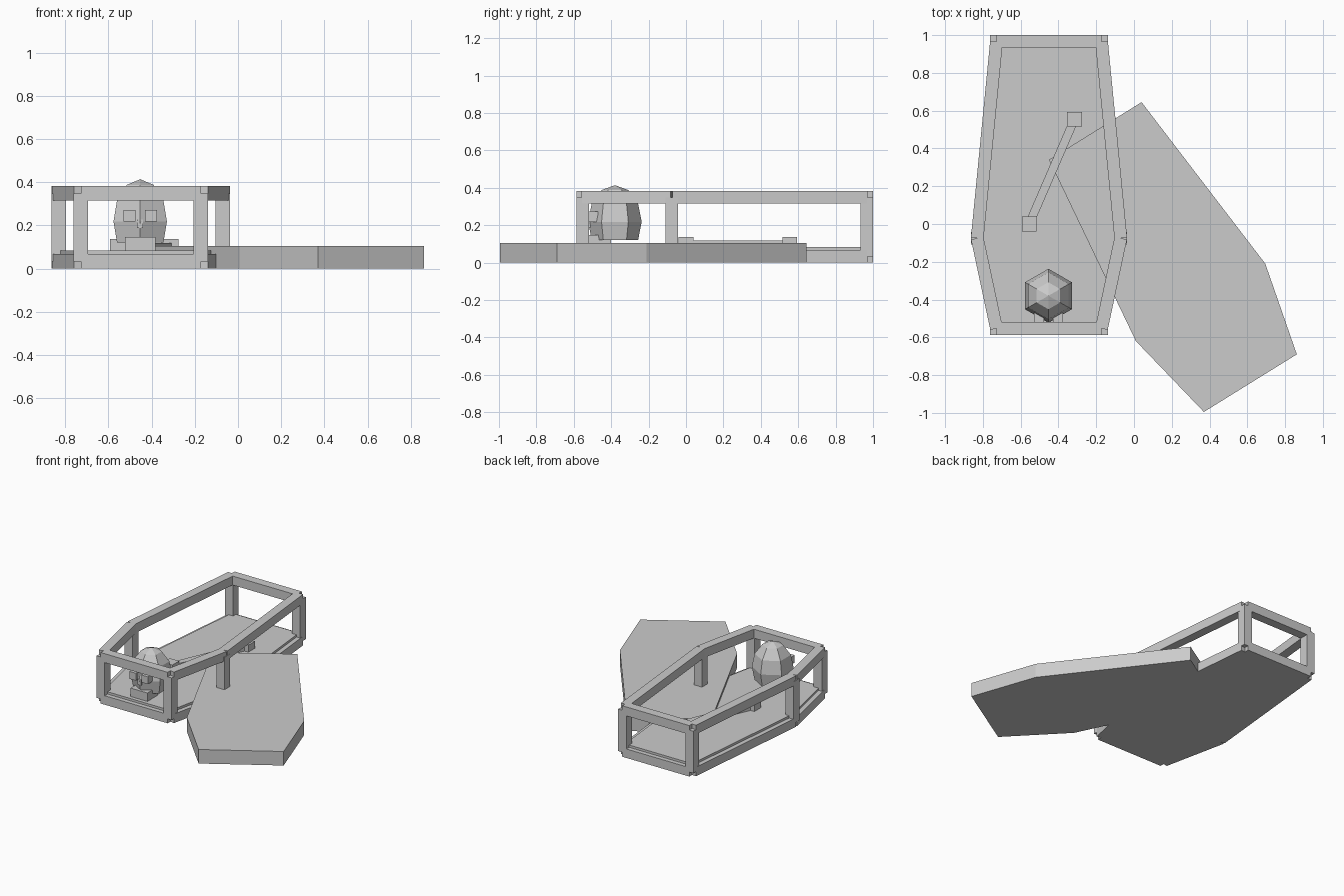
import bpy, bmesh
from mathutils import Vector, Matrix

if "Cube" in bpy.data.objects:
    bpy.data.objects.remove(bpy.data.objects["Cube"], do_unlink=True)

gray = bpy.data.materials.new("plain_gray")
gray.use_nodes = True
gray.diffuse_color = (0.6, 0.6, 0.6, 1)
gray.node_tree.nodes["Principled BSDF"].inputs["Base Color"].default_value = (0.6, 0.6, 0.6, 1)


def finish(name, bm):
    bmesh.ops.recalc_face_normals(bm, faces=bm.faces)
    mesh = bpy.data.meshes.new(name)
    bm.to_mesh(mesh)
    bm.free()
    mesh.materials.append(gray)
    obj = bpy.data.objects.new(name, mesh)
    bpy.context.collection.objects.link(obj)
    return obj


def add_box(bm, lo, hi):
    lo, hi = Vector(lo), Vector(hi)
    mat = Matrix.Translation((lo + hi) / 2) @ Matrix.Diagonal((*(hi - lo), 1))
    bmesh.ops.create_cube(bm, size=1, matrix=mat)


def add_beam(bm, a, b, width, height):
    # square-ended beam between two points
    a, b = Vector(a), Vector(b)
    d = b - a
    up = Vector((0, 1, 0)) if abs(d.z) > 0.01 else Vector((0, 0, 1))
    x = d.normalized()
    y = up.cross(x)
    rot = Matrix((x, y, up)).transposed().to_4x4()
    mat = Matrix.Translation((a + b) / 2) @ rot @ Matrix.Diagonal((d.length, width, height, 1))
    bmesh.ops.create_cube(bm, size=1, matrix=mat)


def slab(name, outline, z0, z1):
    bm = bmesh.new()
    face = bm.faces.new([bm.verts.new((x, y, z0)) for x, y in outline])
    top = bmesh.ops.extrude_face_region(bm, geom=[face])["geom"]
    verts = [v for v in top if isinstance(v, bmesh.types.BMVert)]
    bmesh.ops.translate(bm, vec=(0, 0, z1 - z0), verts=verts)
    # extruding leaves the starting face in place as the underside
    if not any(all(abs(v.co.z - z0) < 1e-5 for v in f.verts) for f in bm.faces):
        low = [v for v in bm.verts if abs(v.co.z - z0) < 1e-5]
        bmesh.ops.contextual_create(bm, geom=low)
    return finish(name, bm)


# Coffin frame: rails and posts meeting on the centre lines
cx, bar = -0.45, 0.067
half = [(0.278, 0.967), (0.38, -0.075), (0.278, -0.553)]
ring = [(cx + x, y) for x, y in half] + [(cx - x, y) for x, y in reversed(half)]
z_low, z_high = bar / 2, 0.382 - bar / 2
for name, z in (("bottom_rails", z_low), ("top_rails", z_high)):
    bm = bmesh.new()
    for a, b in zip(ring, ring[1:] + ring[:1]):
        add_beam(bm, (*a, z), (*b, z), bar, bar)
    finish(name, bm)
bm = bmesh.new()
for p in ring:
    add_beam(bm, (*p, z_low), (*p, z_high), bar, bar)
finish("corner_posts", bm)

# Floor board and the lid lying beside the frame
slab("floor_board", ring, 0.0, 0.084)
slab("leaning_lid", [(0.04, 0.645), (0.695, -0.21), (0.862, -0.69),
                     (0.37, -0.995), (0.01, -0.62), (-0.45, 0.34)], 0.0, 0.105)

# Bone with square knobs
bm = bmesh.new()
ends = [(-0.555, 0.0), (-0.315, 0.555)]
add_beam(bm, (*ends[0], 0.097), (*ends[1], 0.097), 0.045, 0.044)
for x, y in ends:
    add_box(bm, (x - 0.039, y - 0.039, 0.06), (x + 0.039, y + 0.039, 0.136))
finish("bone", bm)

# Skull: six-sided sphere cut flat below the cheeks
bm = bmesh.new()
sx, sy = -0.453, -0.38
bmesh.ops.create_uvsphere(bm, u_segments=6, v_segments=6, radius=1)
bmesh.ops.delete(bm, geom=[v for v in bm.verts if v.co.z < -0.6], context='VERTS')
bmesh.ops.holes_fill(bm, edges=[e for e in bm.edges if e.is_boundary])
bmesh.ops.transform(bm, verts=bm.verts, matrix=Matrix.Translation((sx, sy, 0.218))
                    @ Matrix.Diagonal((0.143, 0.143, 0.196, 1)))
finish("skull", bm)

# Face blocks
bm = bmesh.new()
for s in (-1, 1):
    x = sx + s * 0.05
    add_box(bm, (x - 0.027, -0.53, 0.217), (x + 0.027, -0.47, 0.272))
finish("eyes", bm)
bm = bmesh.new()
add_box(bm, (sx - 0.014, -0.52, 0.187), (sx + 0.014, -0.47, 0.228))
finish("nose", bm)
bm = bmesh.new()
add_box(bm, (sx - 0.07, -0.525, 0.08), (sx + 0.07, -0.40, 0.147))
finish("jaw", bm)
